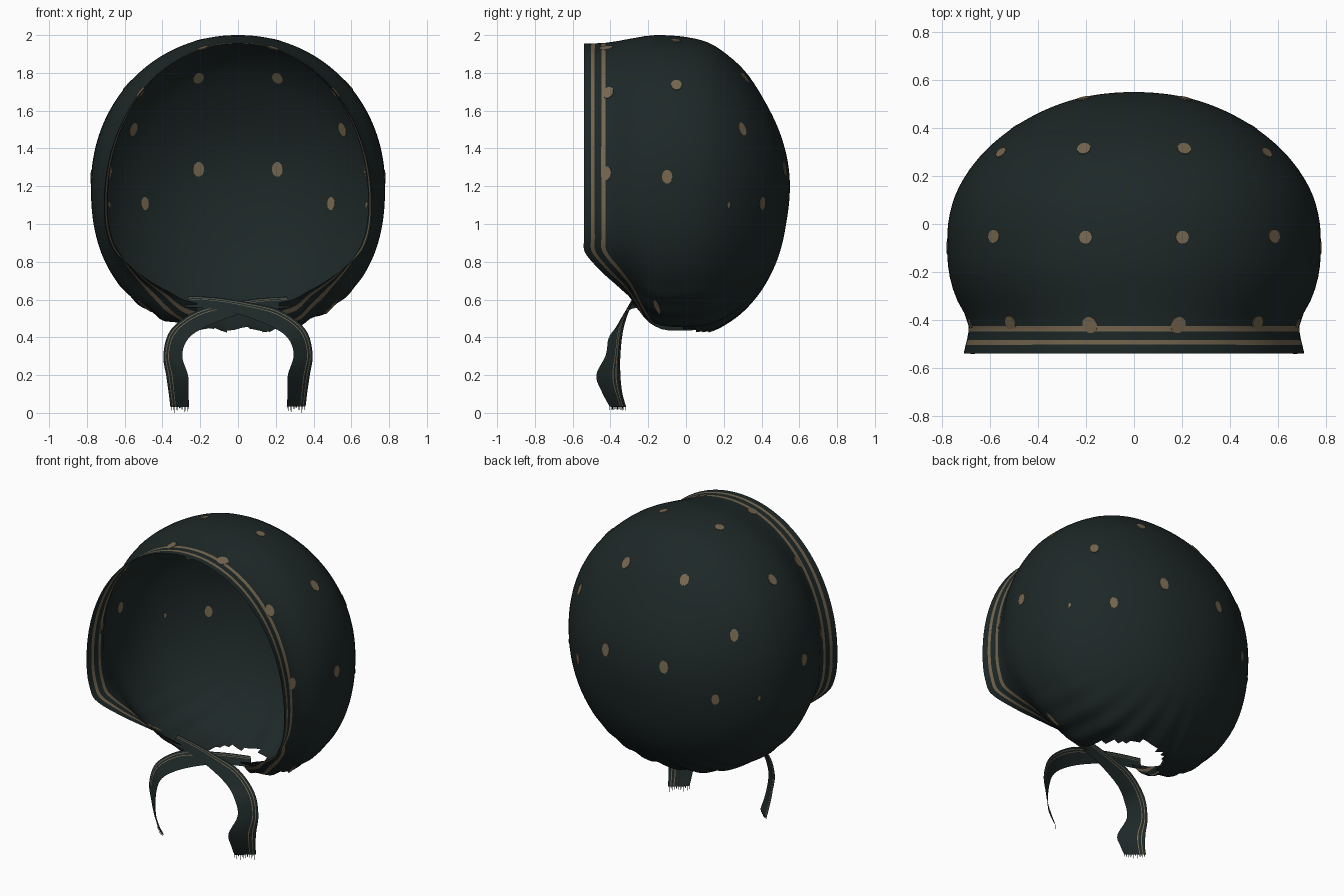
import bpy, bmesh, math
from mathutils import Vector
from mathutils.bvhtree import BVHTree

if "Cube" in bpy.data.objects:
    bpy.data.objects.remove(bpy.data.objects["Cube"])


def material(name, rgb):
    m = bpy.data.materials.new(name)
    m.diffuse_color = (*rgb, 1)
    m.use_nodes = True
    m.node_tree.nodes["Principled BSDF"].inputs["Base Color"].default_value = m.diffuse_color
    return m


CLOTH = material("dark green cloth", (0.0125, 0.021, 0.0205))
TAN = material("tan print", (0.18, 0.135, 0.08))


def finish(name, bm, mats):
    me = bpy.data.meshes.new(name)
    bm.to_mesh(me)
    bm.free()
    for m in mats:
        me.materials.append(m)
    ob = bpy.data.objects.new(name, me)
    bpy.context.collection.objects.link(ob)
    for p in me.polygons:
        p.use_smooth = True
    return ob


def smooth_sample(knots, x):
    """Cubic interpolation through rows (x, values...)."""
    n = len(knots)
    i = max(0, min(n - 2, sum(k[0] <= x for k in knots) - 1))
    a, b = knots[i], knots[i + 1]
    p, q = knots[max(i - 1, 0)], knots[min(i + 2, n - 1)]
    h = b[0] - a[0]
    t = max(0, min(1, (x - a[0]) / h))
    out = []
    for j in range(1, len(a)):
        ma = (b[j] - p[j]) / (b[0] - p[0]) * h
        mb = (q[j] - a[j]) / (q[0] - a[0]) * h
        out.append((2*t**3 - 3*t*t + 1) * a[j] + (t**3 - 2*t*t + t) * ma
                   + (3*t*t - 2*t**3) * b[j] + (t**3 - t*t) * mb)
    return out


# Bonnet sections: y, half width, top, bottom, height of widest point
BACK = 0.55
SECTIONS = [
    (0.55, 0, 1.2, 1.2, 1.2), (0.535, 0.18, 1.35, 1.03, 1.2),
    (0.5, 0.31, 1.475, 0.86, 1.2), (0.42, 0.475, 1.645, 0.68, 1.2),
    (0.32, 0.605, 1.8, 0.555, 1.2), (0.22, 0.69, 1.895, 0.48, 1.2),
    (0.12, 0.745, 1.96, 0.435, 1.2), (0, 0.775, 1.99, 0.425, 1.2),
    (-0.12, 0.778, 2.0, 0.43, 1.2), (-0.2, 0.772, 1.997, 0.47, 1.19),
    (-0.3, 0.745, 1.98, 0.585, 1.16), (-0.42, 0.69, 1.96, 0.62, 1.12),
    (-0.54, 0.71, 1.955, 0.63, 1.1)]
KNOTS = [(math.sqrt(BACK - s[0]), *s[1:]) for s in SECTIONS]
# Front rim: height -> y, sloping back under the chin
RIM = [(0.45, -0.25), (0.6, -0.29), (0.66, -0.35), (0.75, -0.45),
       (0.85, -0.535), (0.92, -0.54), (2.1, -0.54)]


def shell_point(y, a):
    w, top, bottom, mid = smooth_sample(KNOTS, math.sqrt(max(0, BACK - y)))
    c, s = math.cos(a), math.sin(a)
    e = 2.05 if s > 0 else max(2, min(2.6, 2.3 - 0.6 * y))
    x = w * math.copysign(abs(c) ** (2 / e), c)
    h = top - mid if s > 0 else mid - bottom
    z = mid + h * math.copysign(abs(s) ** (2 / e), s)
    # gathers near the neck
    k = max(0, min(1, (0.8 - z) / 0.35)) * max(0, min(1, (y + 0.35) / 0.2))
    r = 1 + 0.014 * k * k * math.sin(30 * a)
    return Vector((x * r, y, mid + (z - mid) * r))


def rim_y(a):
    y = -0.54
    for _ in range(60):
        y += 0.3 * (smooth_sample(RIM, shell_point(y, a).z)[0] - y)
    return y


# Bonnet shell with two printed stripes along the rim
N, EDGE, ROWS = 160, [0, 0.037, 0.057, 0.092, 0.115], 36
bm = bmesh.new()
rings = []
angles = [2 * math.pi * (i + 0.5) / N - math.pi / 2 for i in range(N)]
rims = [rim_y(a) for a in angles]
for d in EDGE:
    rings.append([bm.verts.new(shell_point(r + d, a)) for r, a in zip(rims, angles)])
for j in range(1, ROWS):
    ring = []
    for r, a in zip(rims, angles):
        q = math.sqrt(BACK - r - EDGE[-1]) * (1 - j / ROWS)
        ring.append(bm.verts.new(shell_point(BACK - q * q, a)))
    rings.append(ring)
pole = bm.verts.new((0, BACK, 1.2))
for j in range(len(rings) - 1):
    for i in range(N):
        k = (i + 1) % N
        f = bm.faces.new((rings[j][i], rings[j][k], rings[j + 1][k], rings[j + 1][i]))
        f.material_index = int(j in (1, 3))
for i in range(N):
    bm.faces.new((rings[-1][i], rings[-1][(i + 1) % N], pole))


# neck opening, running out between the two chin flaps
def in_neck(p):
    return p.z < 0.75 and (p.x / 0.23) ** 2 + (max(0, p.y + 0.1) / 0.24) ** 2 < 1


bmesh.ops.delete(bm, geom=[f for f in bm.faces if in_neck(f.calc_center_median())],
                 context='FACES')
bmesh.ops.recalc_face_normals(bm, faces=bm.faces[:])
if sum(f.normal.dot(f.calc_center_median() - Vector((0, 0, 1.2))) for f in bm.faces) < 0:
    bmesh.ops.reverse_faces(bm, faces=bm.faces[:])
tree = BVHTree.FromBMesh(bm)
finish("bonnet_shell", bm, [CLOTH, TAN])

# Printed dots: thin plates showing on both sides of the cloth
# (position, half width, half height)
DOTS = [(0.215, 0.335, 1.79, 0.029, 0.037), (0.57, 0.315, 1.51, 0.026, 0.038),
        (0.485, 0.39, 1.11, 0.024, 0.036), (0.21, 0.53, 1.29, 0.03, 0.041),
        (0.203, -0.055, 1.98, 0.028, 0.028), (0.6, -0.05, 1.75, 0.029, 0.036),
        (0.77, -0.1, 1.25, 0.028, 0.037), (0.69, 0.23, 1.1, 0.008, 0.016),
        (0.183, -0.42, 1.93, 0.036, 0.032), (0.535, -0.42, 1.71, 0.03, 0.037),
        (0.69, -0.425, 1.27, 0.028, 0.038), (0.49, -0.15, 0.57, 0.013, 0.055)]
bm = bmesh.new()
for x, y, z, hw, hh in DOTS:
    for side in (-1, 1):
        hit, normal, _, _ = tree.find_nearest(Vector((side * x, y, z)))
        right = Vector((0, 0, 1)).cross(normal).normalized()
        up = normal.cross(right)
        faces = []
        for off in (-0.003, 0.003):
            vs = []
            for i in range(10):
                a = 2 * math.pi * i / 10
                vs.append(bm.verts.new(hit + normal * off
                                       + hw * math.cos(a) * right + hh * math.sin(a) * up))
            faces.append(vs)
        bm.faces.new(faces[0][::-1])
        bm.faces.new(faces[1])
        for i in range(10):
            k = (i + 1) % 10
            bm.faces.new((faces[0][i], faces[0][k], faces[1][k], faces[1][i]))
dots = finish("printed_dots", bm, [TAN])
for p in dots.data.polygons:
    p.use_smooth = False

# Chin ties: step, centre xyz, half-width vector xyz
TIE = [(0, -0.27, -0.26, 0.59, 0.01, 0.01, 0.03),
       (1, -0.12, -0.29, 0.58, 0.01, 0.015, 0.03),
       (2, 0.04, -0.315, 0.55, 0.012, 0.02, 0.035),
       (3, 0.2, -0.34, 0.5, 0.02, 0.03, 0.045),
       (4, 0.31, -0.375, 0.42, 0.045, 0.035, 0.025),
       (5, 0.345, -0.39, 0.31, 0.05, 0.035, 0.005),
       (6, 0.322, -0.415, 0.2, 0.058, 0.06, 0),
       (7, 0.315, -0.395, 0.11, 0.052, 0.05, 0),
       (8, 0.308, -0.365, 0.035, 0.05, 0.04, 0)]
ACROSS = [-1, -0.2, 0.42, 0.5, 0.7, 0.78, 1]
for name, side in (("right_tie", 1), ("left_tie", -1)):
    bm = bmesh.new()
    rows = []
    for j in range(41):
        v = smooth_sample(TIE, j / 5)
        c, w = Vector(v[:3]), Vector(v[3:])
        if side < 0:
            c += Vector((0, 0.008, -0.004))
        row = []
        for t in ACROSS:
            p = c + w * t
            row.append(bm.verts.new((p.x * side, p.y, p.z)))
        rows.append(row)
    for j in range(40):
        for i in range(len(ACROSS) - 1):
            f = bm.faces.new((rows[j][i], rows[j][i + 1], rows[j + 1][i + 1], rows[j + 1][i]))
            f.material_index = int(i in (2, 4))
    # frayed end threads
    for i in range(12):
        a, b = (c + w * (-1 + (i + s) / 6) for s in (0, 0.45))
        m = (a + b) / 2
        tip = 0.0 if i % 2 else 0.012
        bm.faces.new([bm.verts.new((p.x * side, p.y, z)) for p, z in
                      ((a, a.z), (b, b.z), (m, tip))])
    finish(name, bm, [CLOTH, TAN])
